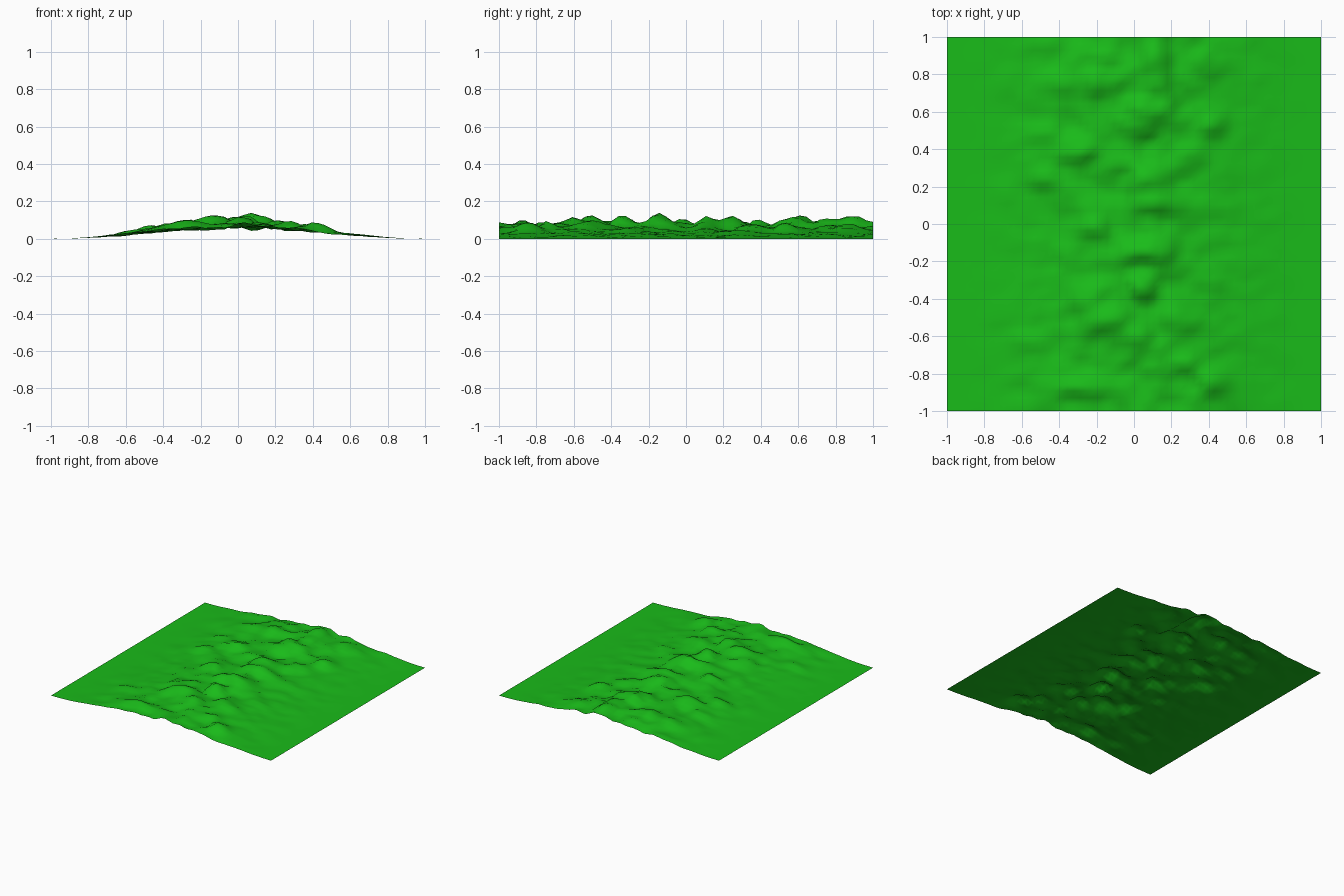
import bpy, bmesh, math
from mathutils import Vector, noise

N = 56  # grid cells per side

# Main ledges: centre x, y of the steep south foot, half width, rise
LEDGES = [
    (0.05, -0.20, 0.16, 0.050), (-0.22, -0.08, 0.08, 0.045),
    (0.10, 0.06, 0.12, 0.050), (0.06, 0.19, 0.08, 0.030),
    (-0.48, 0.19, 0.09, 0.050), (-0.32, 0.33, 0.10, 0.040),
    (0.42, 0.46, 0.08, 0.055), (-0.48, 0.43, 0.07, 0.045),
    (0.10, 0.56, 0.12, 0.045), (-0.42, 0.69, 0.12, 0.050),
    (-0.15, 0.69, 0.10, 0.045), (0.12, 0.69, 0.07, 0.045),
    (0.42, 0.80, 0.12, 0.035), (0.12, 0.82, 0.07, 0.040),
    (0.03, -0.66, 0.07, 0.050), (-0.18, -0.57, 0.13, 0.045),
    (0.25, -0.56, 0.12, 0.040), (0.05, -0.40, 0.07, 0.050),
    (-0.25, -0.46, 0.09, 0.035), (0.28, -0.79, 0.07, 0.045),
    (0.43, -0.92, 0.08, 0.050), (-0.32, -0.92, 0.12, 0.045),
    (-0.60, -0.67, 0.09, 0.045), (0.03, 0.44, 0.09, 0.035),
]


def ledge(x, y, cx, cy, w, h):
    # Quick rise on the south side, longer fall to the north
    d = y - (cy + 0.05)
    length = 0.045 if d < 0 else 0.085
    return h * math.exp(-((x - cx) / w) ** 4 - (d / length) ** 2)


def height(x, y):
    envelope = math.cos(math.pi * x / 2) ** 2
    rough = 0.028 * noise.noise(Vector((x * 5, y * 8, 3.1)))
    rough += 0.024 * noise.noise(Vector((x * 11, y * 15, 7.7)))
    h = 0.071 + rough + sum(ledge(x, y, *l) for l in LEDGES)
    return envelope * min(max(h, 0.035), 0.152)


# Hilly ground sheet
bm = bmesh.new()
bmesh.ops.create_grid(bm, x_segments=N, y_segments=N, size=1)
for v in bm.verts:
    v.co.z = height(v.co.x, v.co.y)
for f in bm.faces:
    f.smooth = True
mesh = bpy.data.meshes.new("terrain")
bm.to_mesh(mesh)
bm.free()
terrain = bpy.data.objects.new("terrain", mesh)
bpy.context.collection.objects.link(terrain)

# Grass colour
grass = bpy.data.materials.new("grass")
grass.diffuse_color = (0.01, 0.5, 0.01, 1)
mesh.materials.append(grass)
